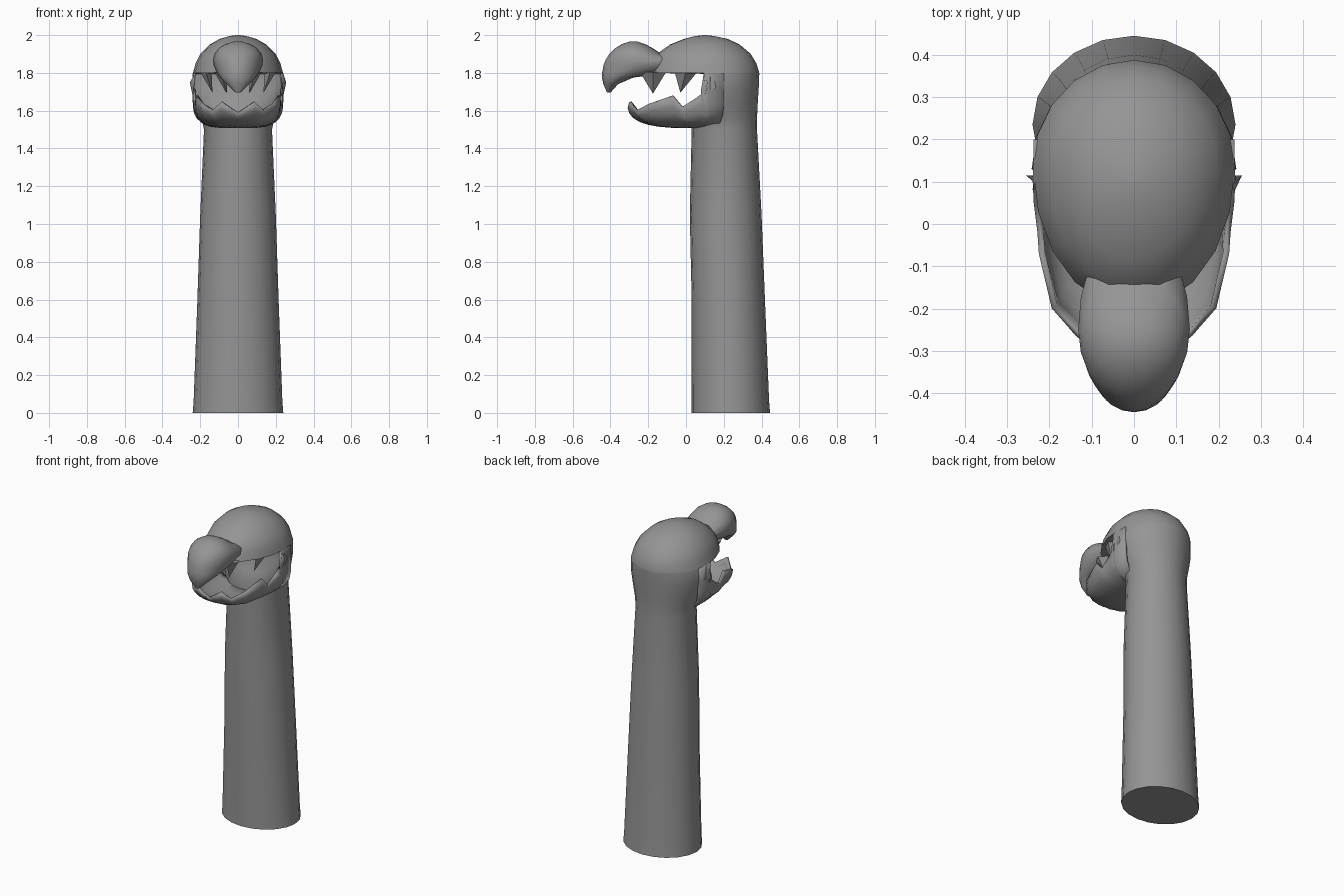
import bpy, bmesh
from math import sin, cos, pi, radians

cube = bpy.data.objects.get("Cube")
if cube:
    bpy.data.objects.remove(cube)

grey = bpy.data.materials.new("plain grey")
grey.use_nodes = True
GREY = (0.3, 0.3, 0.3, 1)
grey.diffuse_color = GREY
grey.node_tree.nodes["Principled BSDF"].inputs["Base Color"].default_value = GREY


def finish(name, bm, angle=45):
    bmesh.ops.recalc_face_normals(bm, faces=bm.faces)
    mesh = bpy.data.meshes.new(name)
    bm.to_mesh(mesh)
    bm.free()
    mesh.materials.append(grey)
    ob = bpy.data.objects.new(name, mesh)
    bpy.context.collection.objects.link(ob)
    bpy.ops.object.select_all(action='DESELECT')
    ob.select_set(True)
    bpy.context.view_layer.objects.active = ob
    bpy.ops.object.shade_smooth_by_angle(angle=radians(angle))
    return ob


def bridge(bm, a, b, closed=True):
    n = len(a)
    for i in range(n if closed else n - 1):
        j = (i + 1) % n
        bm.faces.new((a[i], a[j], b[j], b[i]))


def loft(name, rings, sides=20):
    """Stack egg-shaped rings: height, half width, front y, widest y, back y."""
    bm = bmesh.new()
    loops = []
    for z, half, front, mid, back in rings:
        loop = []
        for i in range(sides):
            a = 2 * pi * i / sides
            depth = (back - mid) if sin(a) > 0 else (mid - front)
            loop.append(bm.verts.new((half * cos(a), mid + depth * sin(a), z)))
        loops.append(loop)
    for a, b in zip(loops, loops[1:]):
        bridge(bm, a, b)
    bm.faces.new(loops[0])
    bm.faces.new(loops[-1])
    return finish(name, bm)


# Tapering neck that swells into the skull, with a step for the roof of the mouth
loft("neck_and_skull", [
    (0, .24, .03, .235, .445), (.06, .235, .03, .235, .44),
    (.6, .215, .03, .225, .418), (1.05, .2, .02, .21, .4),
    (1.5, .18, .03, .2, .376), (1.56, .192, .03, .18, .376),
    (1.64, .225, .06, .14, .38), (1.72, .242, .1, .13, .385),
    (1.795, .24, .1, .13, .388), (1.8, .238, -.2, .13, .388),
    (1.85, .225, -.185, .125, .373), (1.9, .2, -.155, .12, .343),
    (1.95, .15, -.085, .11, .285), (1.98, .097, -.01, .105, .22),
    (1.995, .045, .05, .1, .15), (2, .01, .09, .1, .11)])

# Bulbous hooked snout
loft("snout", [
    (1.695, .012, -.418, -.41, -.4), (1.74, .058, -.437, -.4, -.36),
    (1.775, .093, -.445, -.35, -.28), (1.8, .112, -.444, -.3, -.1),
    (1.84, .13, -.437, -.25, 0), (1.87, .132, -.425, -.25, 0),
    (1.9, .125, -.406, -.26, -.13), (1.93, .102, -.375, -.27, -.175),
    (1.952, .068, -.34, -.275, -.215), (1.965, .025, -.3, -.28, -.255)])

# Lower jaw: a bowl with a jagged toothed rim (x, y, rim height)
rim = [(0, -.315, 1.585), (.045, -.313, 1.615), (.09, -.302, 1.645),
       (.14, -.272, 1.6), (.195, -.2, 1.635), (.225, -.07, 1.68),
       (.23, -.02, 1.62), (.237, .05, 1.665), (.24, .11, 1.71),
       (.24, .115, 1.75), (.239, .095, 1.8), (.237, .2, 1.8)]
rim = [(-x, y, z) for x, y, z in reversed(rim[1:])] + rim
FLOOR, MID = 1.507, .1
bm = bmesh.new()
rows = []
for u in (0, .3, .55, .75, .9, .97, 1):
    row = []
    for x, y, top in rim:
        z = top + (FLOOR - top) * u
        t = max(0, (1.68 - z) / (1.68 - FLOOR))
        f = max(.35, (1 - min(1, t) ** 3.5) ** (1 / 3.5))
        row.append(bm.verts.new((x * f, MID + (y - MID) * f, z)))
    rows.append(row)
for a, b in zip(rows, rows[1:]):
    bridge(bm, a, b, closed=False)
bm.faces.new(rows[-1])
jaw = finish("lower_jaw", bm)
shell = jaw.modifiers.new("thickness", 'SOLIDIFY')
shell.thickness = .015
shell.offset = -1


# Upper teeth: slim pyramids hanging from the roof of the mouth
def tooth(name, base, tip, length, width):
    bm = bmesh.new()
    x, y, z = base
    ring = [bm.verts.new((x + dx * width, y + dy * length, z))
            for dx, dy in ((1, 0), (0, 1), (-1, 0), (0, -1))]
    point = bm.verts.new(tip)
    bm.faces.new(ring)
    for i in range(4):
        bm.faces.new((ring[i], ring[(i + 1) % 4], point))
    finish(name, bm, 20)


for side, s in (("left", 1), ("right", -1)):
    tooth(side + "_front_tooth", (s * .09, -.175, 1.805), (s * .06, -.175, 1.69), .07, .035)
    tooth(side + "_back_tooth", (s * .17, 0, 1.805), (s * .135, -.03, 1.695), .06, .03)
